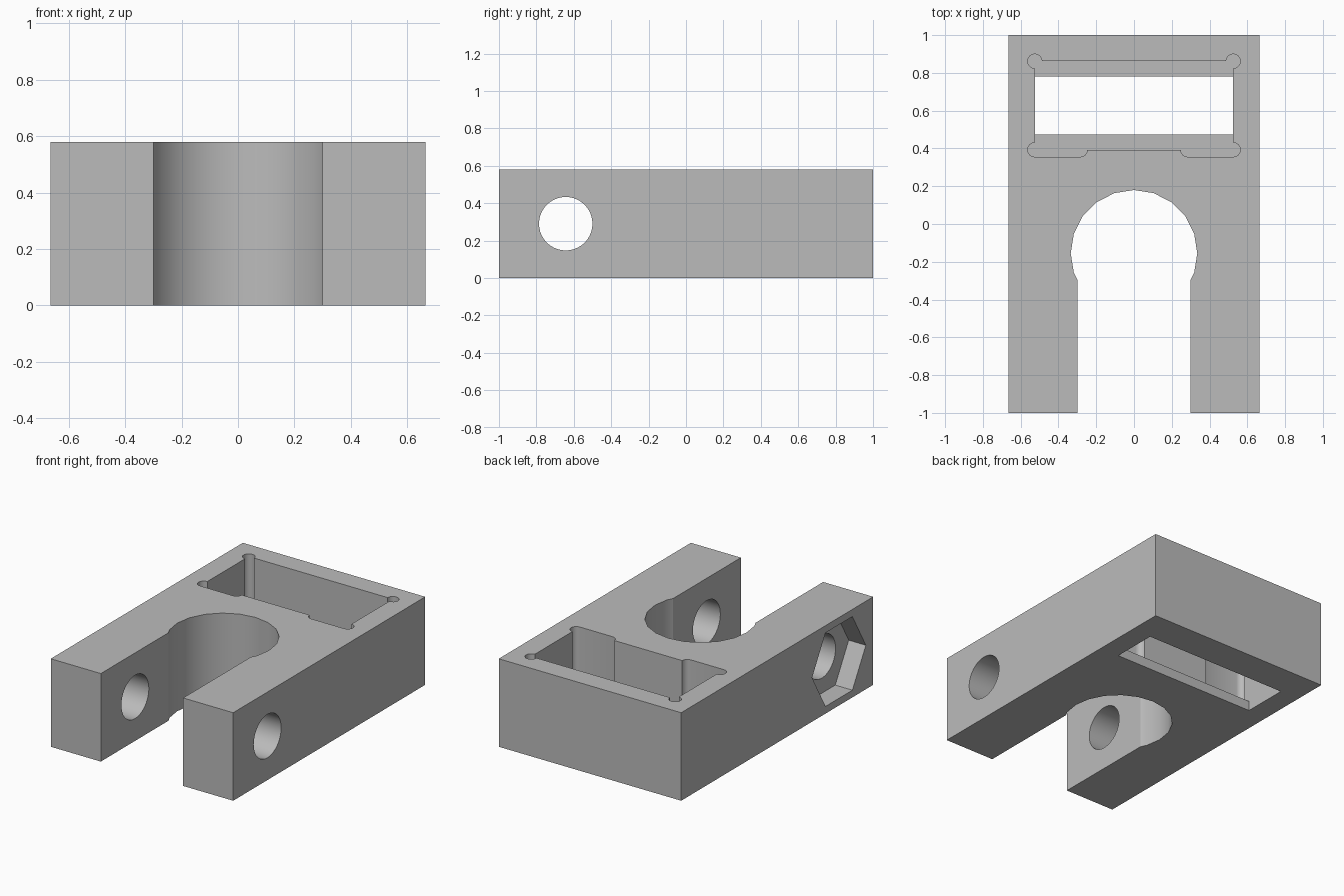
import bpy, bmesh
from math import sin, cos, pi, radians
from mathutils import Matrix

if "Cube" in bpy.data.objects:
    bpy.data.objects.remove(bpy.data.objects["Cube"])

HEIGHT = 0.58
BOLT_Y, BOLT_Z = -0.643, 0.29


def arc(cx, cy, r, start, end, steps):
    angles = [radians(start + (end - start) * i / steps) for i in range(steps + 1)]
    return [(cx + r * cos(a), cy + r * sin(a)) for a in angles]


def mirrored(half):
    """Close a right-hand outline with its mirror image across x = 0."""
    return half + [(-x, y) for x, y in reversed(half) if x > 1e-5]


def prism(name, outline, low, high, matrix=Matrix()):
    """Extrude a flat outline from low to high, then place it by matrix."""
    bm = bmesh.new()
    face = bm.faces.new([bm.verts.new((x, y, low)) for x, y in outline])
    top = bmesh.ops.extrude_face_region(bm, geom=[face])["geom"]
    verts = [v for v in top if isinstance(v, bmesh.types.BMVert)]
    bmesh.ops.translate(bm, verts=verts, vec=(0, 0, high - low))
    bmesh.ops.recalc_face_normals(bm, faces=bm.faces)
    bm.transform(matrix)
    mesh = bpy.data.meshes.new(name)
    bm.to_mesh(mesh)
    bm.free()
    obj = bpy.data.objects.new(name, mesh)
    bpy.context.collection.objects.link(obj)
    return obj


def cut(target, cutter):
    """Subtract the cutter for good and throw it away."""
    mod = target.modifiers.new("cut", "BOOLEAN")
    mod.operation, mod.solver, mod.object = "DIFFERENCE", "EXACT", cutter
    bpy.context.view_layer.objects.active = target
    bpy.ops.object.modifier_apply(modifier=mod.name)
    bpy.data.objects.remove(cutter)


# Forked block with a round-ended slot open to the front
slot = arc(0, -0.155, 0.335, 90, -18, 6)
slot[0] = (0, 0.18)
body = prism("clamp_body", mirrored(
    slot + [(0.3, -0.295), (0.3, -1), (0.665, -1), (0.665, 1)]), 0, HEIGHT)

# Pocket from above, with relieved corners and a raised step in its front wall
r, near, far, side = 0.038, 0.393, 0.862, 0.525
pocket = (arc(0.285, near, r, 180, 270, 4) + arc(side, near, r, 270, 450, 8)
          + arc(side, far, r, -90, 180, 12))
cut(body, prism("pocket_cutter", mirrored(pocket), 0.065, HEIGHT + 0.1))

# Window through the pocket floor
window = mirrored([(side, 0.475), (side, 0.78)])
cut(body, prism("window_cutter", window, -0.1, 0.2))

# Cross bolt hole, with a hexagonal nut recess on the -x side
across = Matrix.Translation((0, BOLT_Y, BOLT_Z)) @ Matrix.Rotation(pi / 2, 4, "Y")
hole = arc(0, 0, 0.143, 0, 360, 40)[:-1]
cut(body, prism("bolt_hole_cutter", hole, -1, 1, across))
nut = arc(0, 0, 0.28, 90, 450, 6)[:-1]
cut(body, prism("nut_recess_cutter", nut, -1, -0.54, across))

# Plain grey finish
grey = bpy.data.materials.new("grey_plastic")
grey.use_nodes = True
colour = (0.5, 0.5, 0.5, 1)
grey.diffuse_color = colour
grey.node_tree.nodes["Principled BSDF"].inputs["Base Color"].default_value = colour
body.data.materials.clear()
body.data.materials.append(grey)

# Smooth curved walls, crisp corners
bpy.ops.object.select_all(action="DESELECT")
body.select_set(True)
bpy.context.view_layer.objects.active = body
bpy.ops.object.shade_smooth_by_angle(angle=radians(25))
